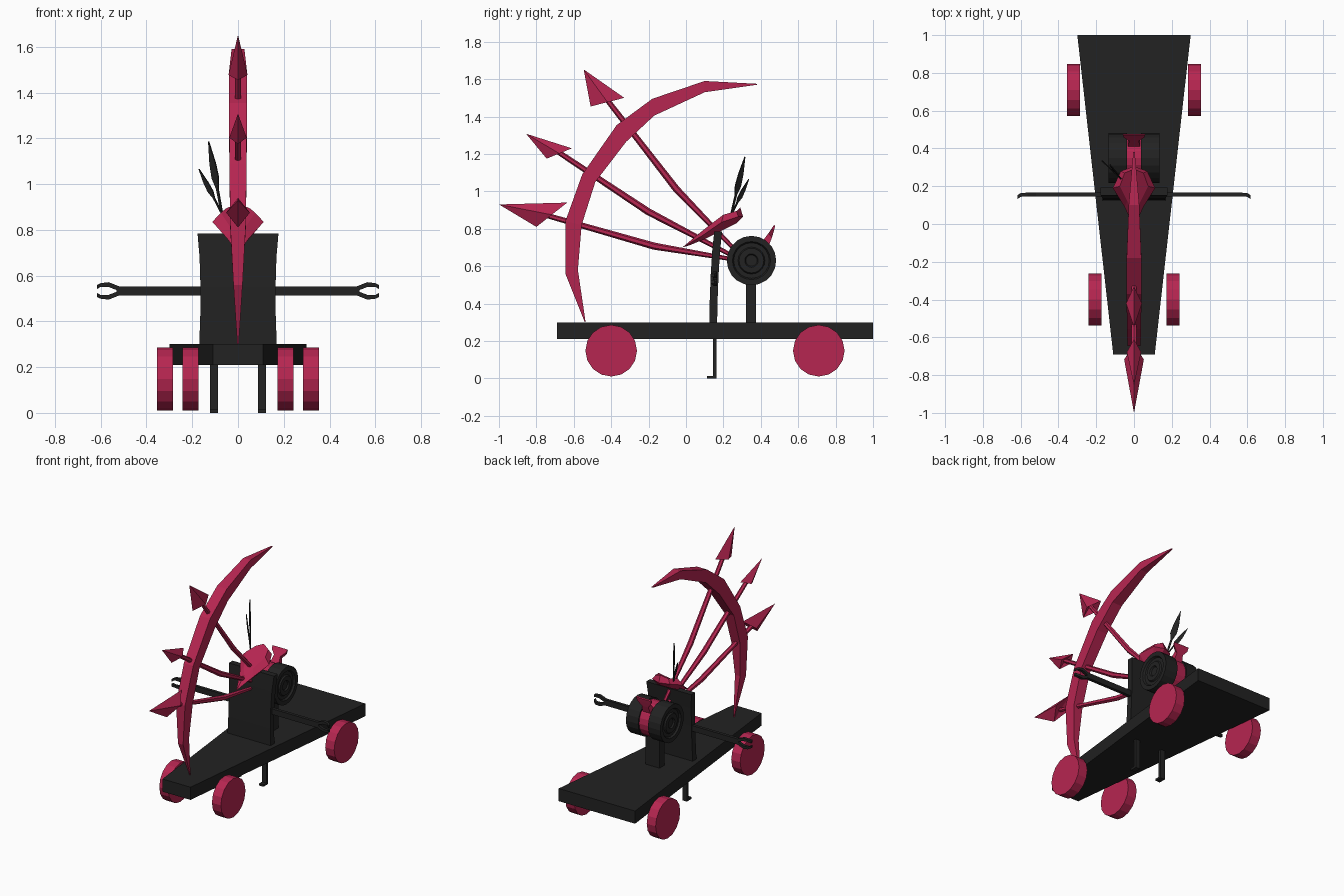
import bpy, bmesh, math
from mathutils import Vector

if "Cube" in bpy.data.objects:
    bpy.data.objects.remove(bpy.data.objects["Cube"])


def material(name, rgb):
    m = bpy.data.materials.new(name)
    m.diffuse_color = (*rgb, 1)
    m.use_nodes = True
    m.node_tree.nodes["Principled BSDF"].inputs["Base Color"].default_value = m.diffuse_color
    return m


BLACK = material("charcoal black", (0.016, 0.016, 0.016))
PINK = material("crimson pink", (0.47, 0.019, 0.082))


def build(name, verts, faces, mat):
    me = bpy.data.meshes.new(name)
    me.from_pydata([tuple(v) for v in verts], [], faces)
    bm = bmesh.new()
    bm.from_mesh(me)
    bmesh.ops.remove_doubles(bm, verts=bm.verts, dist=1e-5)
    bmesh.ops.recalc_face_normals(bm, faces=bm.faces)
    bm.to_mesh(me)
    bm.free()
    me.materials.append(mat)
    ob = bpy.data.objects.new(name, me)
    bpy.context.collection.objects.link(ob)
    return ob


def loft(name, rings, mat):
    """Skin a list of equal-length rings and cap both ends."""
    n = len(rings[0])
    verts = [v for r in rings for v in r]
    faces = [(i * n + j, i * n + (j + 1) % n, (i + 1) * n + (j + 1) % n, (i + 1) * n + j)
             for i in range(len(rings) - 1) for j in range(n)]
    faces += [tuple(range(n)), tuple(range(len(verts) - n, len(verts)))]
    return build(name, verts, faces, mat)


def box(name, x0, x1, y0, y1, z0, z1, mat):
    ring = lambda z: [(x0, y0, z), (x1, y0, z), (x1, y1, z), (x0, y1, z)]
    return loft(name, [ring(z0), ring(z1)], mat)


def lathe_x(name, profile, y, z, sides, mat):
    """Turn (x, radius) profile around an axis parallel to x."""
    rings = [[(x, y + r * math.cos(math.tau * k / sides), z + r * math.sin(math.tau * k / sides))
              for k in range(sides)] for x, r in profile]
    return loft(name, rings, mat)


def tube(name, path, radii, mat, sides=6):
    """Sweep a polygon along a path, one radius per point."""
    pts = [Vector(p) for p in path]
    rings = []
    for i, p in enumerate(pts):
        t = (pts[min(i + 1, len(pts) - 1)] - pts[max(i - 1, 0)]).normalized()
        u = t.cross(Vector((0, 1, 0)) if abs(t.y) < 0.4 else Vector((1, 0, 0))).normalized()
        w = t.cross(u)
        rings.append([p + radii[i] * (u * math.cos(math.tau * k / sides) + w * math.sin(math.tau * k / sides))
                      for k in range(sides)])
    return loft(name, rings, mat)


# Tapered deck
deck = [(-0.11, -0.69), (0.11, -0.69), (0.30, 1.0), (-0.30, 1.0)]
loft("deck", [[(x, y, z) for x, y in deck] for z in (0.21, 0.30)], BLACK)

# Four wheels
for s, side in ((1, "right"), (-1, "left")):
    for end, x0, x1, y in (("front", 0.172, 0.242, -0.40), ("rear", 0.285, 0.355, 0.71)):
        lathe_x(f"{end}_{side}_wheel", [(s * x0, 0.138), (s * x1, 0.138)], y, 0.148, 16, PINK)

# Slightly bowed body slab
slab = []
for z, w, y in ((0.28, 0.170, 0.145), (0.42, 0.165, 0.148), (0.55, 0.164, 0.153), (0.68, 0.168, 0.161), (0.785, 0.177, 0.172)):
    slab.append([(-w, y - 0.021, z), (w, y - 0.021, z), (w, y + 0.021, z), (-w, y + 0.021, z)])
loft("body_slab", slab, BLACK)

# Arms with forked hands, legs with feet
for s, side in ((1, "right"), (-1, "left")):
    arm = []
    for x, h in ((0.15, 0.020), (0.53, 0.020), (0.56, 0.028)):
        arm.append([(s * x, 0.145, 0.533 - h), (s * x, 0.167, 0.533 - h),
                    (s * x, 0.167, 0.533 + h), (s * x, 0.145, 0.533 + h)])
    loft(f"{side}_arm", arm[:2], BLACK)
    for d, part in ((1, "upper"), (-1, "lower")):
        rings = []
        for x, y, zi, zo in ((0.52, 0.156, 0.0, 0.020), (0.565, 0.156, 0.017, 0.038),
                             (0.60, 0.154, 0.018, 0.034), (0.617, 0.142, 0.008, 0.026)):
            rings.append([(s * x, y - 0.01, 0.533 + d * zi), (s * x, y + 0.01, 0.533 + d * zi),
                          (s * x, y + 0.01, 0.533 + d * zo), (s * x, y - 0.01, 0.533 + d * zo)])
        loft(f"{side}_{part}_finger", rings, BLACK)
    xa, xb = sorted((s * 0.087, s * 0.122))
    box(f"{side}_leg", xa, xb, 0.144, 0.164, 0.0, 0.25, BLACK)
    box(f"{side}_foot", xa, xb, 0.112, 0.146, 0.0, 0.014, BLACK)

# Reel on a post: two grooved discs around a pink core
box("reel_post", -0.055, 0.055, 0.322, 0.375, 0.29, 0.56, BLACK)
for s, side in ((1, "right"), (-1, "left")):
    prof = [(0.038, 0.132), (0.135, 0.132), (0.135, 0.102), (0.122, 0.095), (0.122, 0.072),
            (0.132, 0.066), (0.132, 0.036), (0.122, 0.030)]
    lathe_x(f"{side}_reel_disc", [(s * x, r) for x, r in prof], 0.35, 0.63, 20, BLACK)
lathe_x("reel_core", [(-0.04, 0.122), (0.04, 0.122)], 0.35, 0.63, 20, PINK)

# Arrow nock standing on the reel, with a cross end
loft("reel_fin", [[(-w, y - t, z + t), (w, y - t, z + t), (w, y + t, z - t), (-w, y + t, z - t)]
                  for w, y, z, t in ((0.036, 0.415, 0.70, 0.018), (0.025, 0.450, 0.765, 0.010),
                                     (0.055, 0.464, 0.795, 0.006), (0.058, 0.474, 0.818, 0.003))], PINK)

# Bow: flat-sided crescent (outer y, z, inner y, z, half width)
bow = [(0.38, 1.575, 0.379, 1.570, 0.004), (0.10, 1.590, 0.10, 1.530, 0.028),
       (-0.18, 1.495, -0.17, 1.405, 0.039), (-0.37, 1.355, -0.32, 1.265, 0.040),
       (-0.555, 1.09, -0.485, 1.05, 0.037), (-0.645, 0.84, -0.558, 0.82, 0.035),
       (-0.645, 0.56, -0.578, 0.58, 0.020), (-0.541, 0.30, -0.537, 0.302, 0.003)]
loft("bow", [[(-w, a, b), (w, a, b), (w, c, d), (-w, c, d)] for a, b, c, d, w in bow], PINK)

# Three arrows: shaft path in (y, z), then tip, upper barb, lower barb, notch, half width
arrows = {
    "lower": ([(0.23, 0.64), (-0.17, 0.707), (-0.74, 0.87)], (-1.0, 0.93), (-0.635, 0.94), (-0.80, 0.81), (-0.74, 0.87), 0.052),
    "middle": ([(0.25, 0.655), (-0.20, 0.89), (-0.69, 1.215)], (-0.855, 1.308), (-0.61, 1.23), (-0.745, 1.175), (-0.69, 1.218), 0.038),
    "upper": ([(0.25, 0.70), (-0.05, 1.01), (-0.43, 1.50)], (-0.547, 1.652), (-0.33, 1.50), (-0.51, 1.454), (-0.437, 1.512), 0.042),
}
for name, (path, tip, up, low, notch, w) in arrows.items():
    tube(f"{name}_arrow_shaft", [(0, *p) for p in path], (0.011, 0.019, 0.014), PINK)
    mid = ((up[0] + low[0]) / 2, (up[1] + low[1]) / 2)
    verts = [(0, *tip), (0, *up), (w, *mid), (0, *low), (-w, *mid), (0, *notch)]
    faces = [(k, a, b) for k in (0, 5) for a, b in ((1, 2), (2, 3), (3, 4), (4, 1))]
    build(f"{name}_arrow_head", verts, faces, PINK)

# Pointed cap: upturned brim and a ridged crown
outline = [(0, -0.02, 0.70), (0.05, 0.09, 0.765), (0.112, 0.19, 0.835), (0.07, 0.28, 0.865), (0, 0.305, 0.865),
           (-0.07, 0.28, 0.865), (-0.112, 0.19, 0.835), (-0.05, 0.09, 0.765)]
under = [(0, 0.02, 0.712), (0.035, 0.10, 0.745), (0.06, 0.18, 0.785), (0.045, 0.25, 0.82), (0, 0.27, 0.83),
         (-0.045, 0.25, 0.82), (-0.06, 0.18, 0.785), (-0.035, 0.10, 0.745)]
crown = [(0, 0.07, 0.775), (0.035, 0.12, 0.815), (0.075, 0.20, 0.875), (0.05, 0.27, 0.895), (0, 0.29, 0.915),
         (-0.05, 0.27, 0.895), (-0.075, 0.20, 0.875), (-0.035, 0.12, 0.815)]
loft("cap", [under, outline, crown], PINK)

# Two flat feathers on the cap's left side
for name, tip, w in (("tall_feather", (-0.128, 0.315, 1.185), 0.021), ("short_feather", (-0.17, 0.335, 1.065), 0.016)):
    a, b = Vector((-0.07, 0.24, 0.87)), Vector(tip)
    side = Vector((0.7, -0.7, 0.1))
    thick = Vector((0.7, 0.7, 0)) * 0.003
    rings = []
    for f, k in ((0, 0.25), (0.35, 0.3), (0.5, 1), (0.7, 0.85), (1, 0.05)):
        p = a.lerp(b, f)
        rings.append([p - side * w * k - thick, p + side * w * k - thick,
                      p + side * w * k + thick, p - side * w * k + thick])
    loft(name, rings, BLACK)
